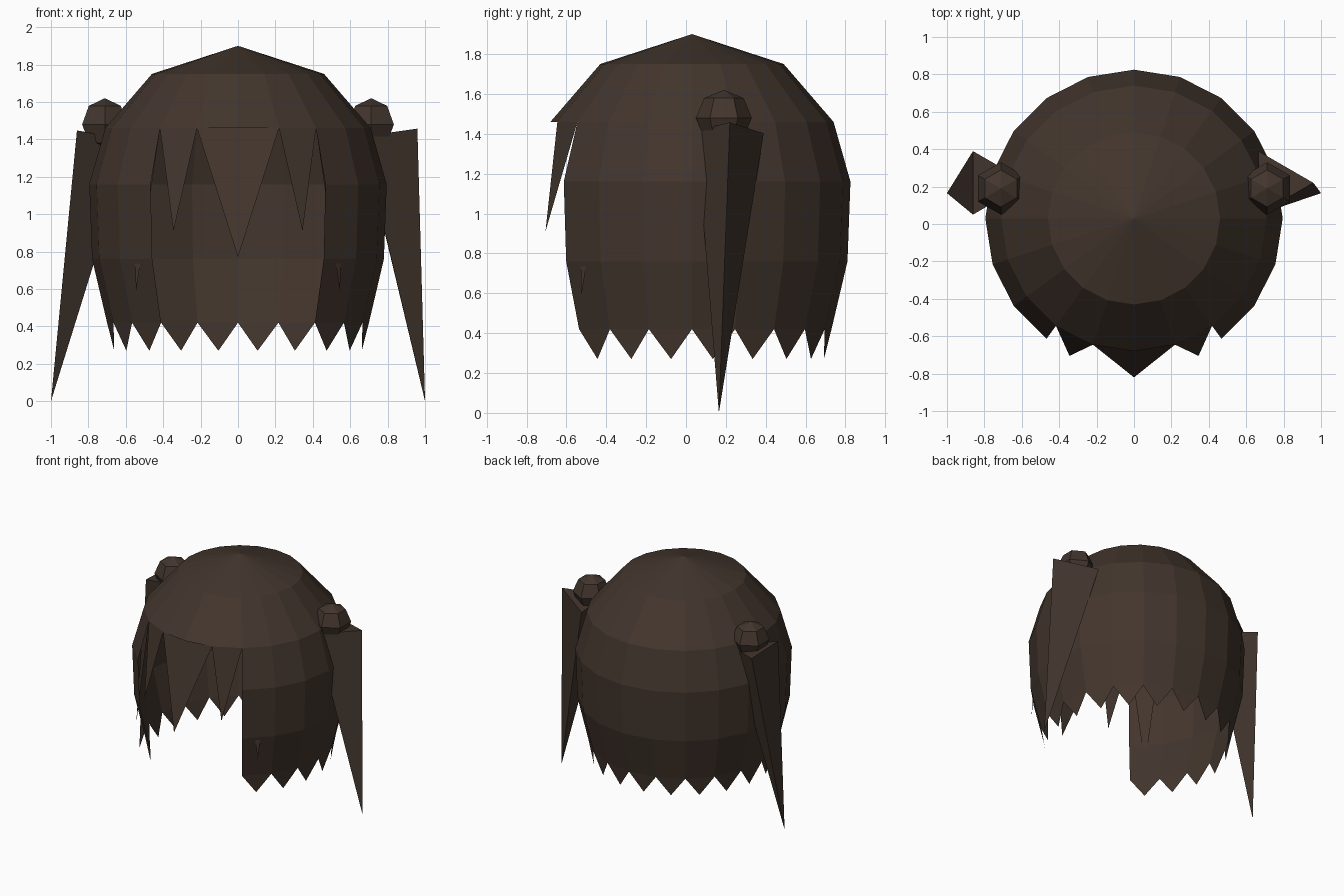
import bpy
from math import sin, cos, radians, tau
from mathutils import Vector

if "Cube" in bpy.data.objects:
    bpy.data.objects.remove(bpy.data.objects["Cube"])

brown = bpy.data.materials.new("dark_brown_hair")
brown.diffuse_color = (0.055, 0.036, 0.026, 1)
brown.use_nodes = True
brown.node_tree.nodes["Principled BSDF"].inputs["Base Color"].default_value = brown.diffuse_color

N = 20        # sides of the hair cap
CY = 0.03     # cap axis in y


def make(name, verts, faces):
    me = bpy.data.meshes.new(name)
    me.from_pydata(verts, [], faces)
    me.validate()
    me.update()
    me.materials.append(brown)
    ob = bpy.data.objects.new(name, me)
    bpy.context.collection.objects.link(ob)
    return ob


def polar(r, step, z):
    """Point on the cap; step 0 is the front, counted in cap sides."""
    a = tau * step / N
    return (r * sin(a), CY - r * cos(a), z)


# Hair cap: lathe rings, open at the front below the fringe line
rings = [(0.46, 1.75), (0.71, 1.46), (0.795, 1.16), (0.78, 0.76), (0.70, 0.42)]
verts = [polar(r, i, z) for r, z in rings for i in range(N)]
faces = []
apex = len(verts)
verts.append((0, CY, 1.90))
for i in range(N):
    j = (i + 1) % N
    faces.append((i, j, apex))
    faces.append((N + i, N + j, j, i))
    if 2 <= i < N - 2:
        for k in range(1, len(rings) - 1):
            faces.append(((k + 1) * N + i, (k + 1) * N + j, k * N + j, k * N + i))
        # jagged hem tooth
        verts.append(polar(0.67, i + 0.5, 0.27))
        b = (len(rings) - 1) * N
        faces.append((len(verts) - 1, b + j, b + i))
used = sorted({v for f in faces for v in f})
remap = {v: n for n, v in enumerate(used)}
make("hair_cap", [verts[v] for v in used],
     [tuple(remap[v] for v in f) for f in faces])


# Fringe: flat pointed locks hanging from the fringe ring
def lock(name, s0, s1, tip):
    make(name, [polar(0.71, s0, 1.46), polar(0.71, s1, 1.46), tip], [(0, 2, 1)])


lock("fringe_centre", -1, 1, (0, -0.82, 0.77))
for side, label in ((1, "right"), (-1, "left")):
    for part, s, (x, y, z) in (("inner", 1, (0.345, -0.705, 0.91)),
                               ("outer", 2, (0.545, -0.525, 0.585))):
        a, b = sorted((side * s, side * (s + 1)))
        lock(f"fringe_{part}_{label}", a, b, (side * x, y, z))

# Hair ties (six-sided balls) and pigtails (three-sided cones)
for side, label in ((1, "right"), (-1, "left")):
    c = Vector((side * 0.712, 0.19, 1.48))
    R = 0.14
    v = [c + Vector((0, 0, R))]
    for lat in (45, 0, -45):
        r, h = R * cos(radians(lat)), R * sin(radians(lat))
        v += [c + Vector((r * sin(tau * i / 6), -r * cos(tau * i / 6), h))
              for i in range(6)]
    v.append(c - Vector((0, 0, R)))
    f = []
    for i in range(6):
        j = (i + 1) % 6
        f += [(1 + i, 1 + j, 0), (13 + j, 13 + i, 19)]
        f += [(k + 6 + i, k + 6 + j, k + j, k + i) for k in (1, 7)]
    make(f"hair_tie_{label}", v, f)

    base = Vector((side * 0.763, 0.22, 1.425))
    tip = Vector((side * 1.0, 0.165, 0.0))
    n = base - tip
    v = []
    for i in range(3):
        dx, dy = 0.196 * cos(tau * i / 3), 0.196 * sin(tau * i / 3)
        v.append(base + Vector((dx, dy, -(n.x * dx + n.y * dy) / n.z)))
    v.append(tip)
    make(f"pigtail_{label}", v, [(0, 1, 2), (1, 0, 3), (2, 1, 3), (0, 2, 3)])
